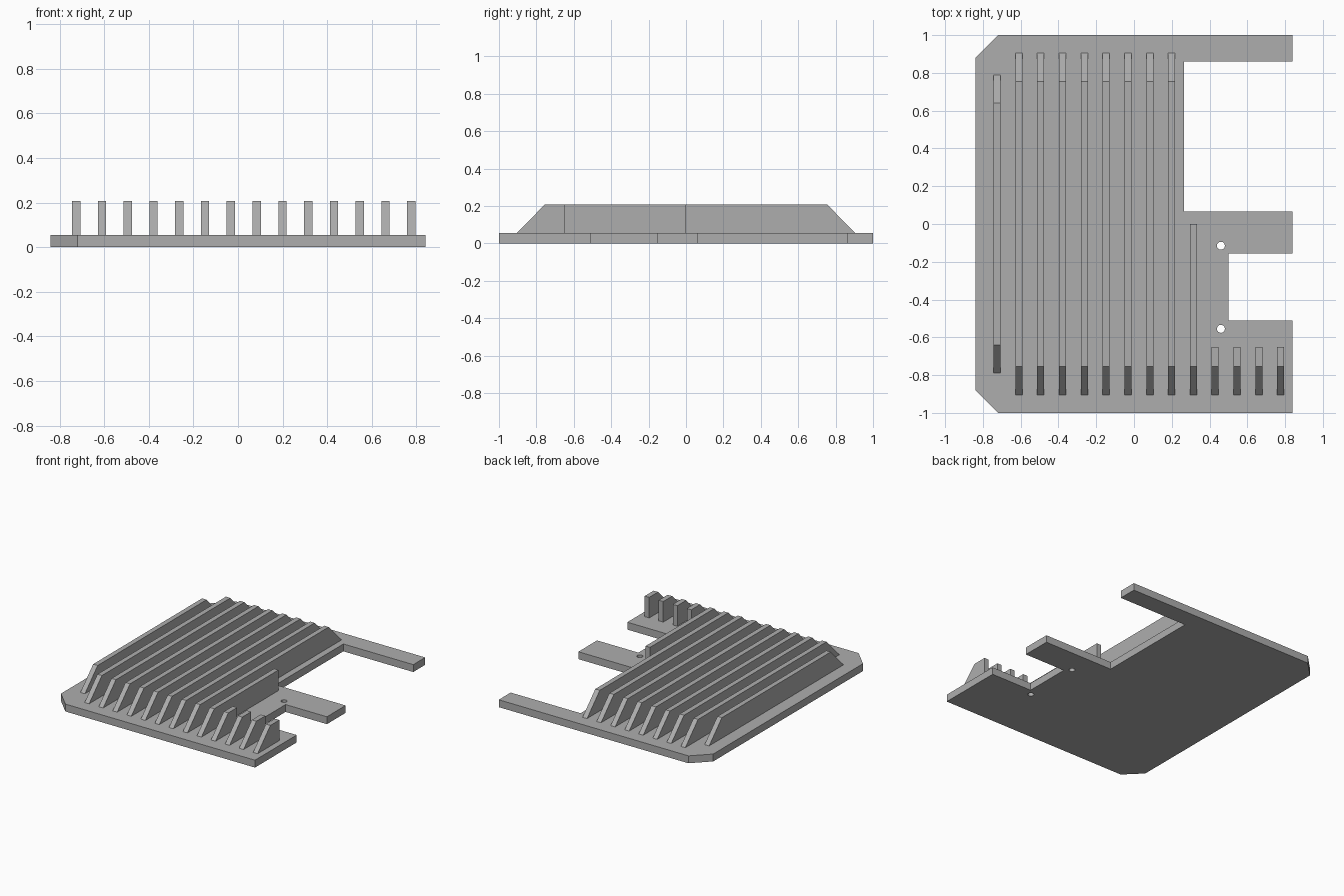
import bpy, bmesh
from mathutils import Vector

cube = bpy.data.objects.get("Cube")
if cube:
    bpy.data.objects.remove(cube, do_unlink=True)

GREY = (0.42, 0.42, 0.42, 1)
metal = bpy.data.materials.new("plain grey")
metal.use_nodes = True
metal.diffuse_color = GREY
metal.node_tree.nodes["Principled BSDF"].inputs["Base Color"].default_value = GREY


def prism(name, points, depth):
    """Extrude a closed 3D polygon along a depth vector."""
    bm = bmesh.new()
    face = bm.faces.new([bm.verts.new(p) for p in points])
    ext = bmesh.ops.extrude_face_region(bm, geom=[face])["geom"]
    moved = [v for v in ext if isinstance(v, bmesh.types.BMVert)]
    bmesh.ops.translate(bm, verts=moved, vec=Vector(depth))
    bmesh.ops.recalc_face_normals(bm, faces=bm.faces)
    mesh = bpy.data.meshes.new(name)
    bm.to_mesh(mesh)
    bm.free()
    mesh.materials.append(metal)
    obj = bpy.data.objects.new(name, mesh)
    bpy.context.collection.objects.link(obj)
    return obj


# Base plate with chamfered corners and three arms
PLATE, TOP = 0.055, 0.208
outline = [(-0.72, -1), (0.84, -1), (0.84, -0.51), (0.50, -0.51),
           (0.50, -0.155), (0.84, -0.155), (0.84, 0.065), (0.265, 0.065),
           (0.265, 0.86), (0.84, 0.86), (0.84, 1), (-0.72, 1),
           (-0.84, 0.88), (-0.84, -0.88)]
plate = prism("base_plate", [(x, y, 0) for x, y in outline], (0, 0, PLATE))

# Mounting holes
for y in (-0.115, -0.555):
    bpy.ops.mesh.primitive_cylinder_add(vertices=32, radius=0.021, depth=0.3,
                                        location=(0.46, y, 0))
    cutter = bpy.context.object
    cutter.name = "hole_cutter"
    cutter.hide_render = True
    cutter.data.materials.append(metal)
    cut = plate.modifiers.new("mounting_hole", 'BOOLEAN')
    cut.operation = 'DIFFERENCE'
    cut.solver = 'EXACT'
    cut.object = cutter
    bpy.context.view_layer.objects.active = plate
    bpy.ops.object.modifier_apply(modifier=cut.name)
    bpy.data.objects.remove(cutter, do_unlink=True)


# Cooling fins: sloped front, back either sloped or upright
def fin(index, front, back, upright=False):
    slope, width = 0.15, 0.037
    x = -0.725 + 0.1155 * index - width / 2
    back_top = back if upright else back - slope
    side = [(front, PLATE), (back, PLATE), (back_top, TOP), (front + slope, TOP)]
    prism(f"fin_{index + 1}", [(x, y, z) for y, z in side], (width, 0, 0))


fin(0, -0.79, 0.79)
for i in range(1, 9):
    fin(i, -0.905, 0.905)
fin(9, -0.905, 0, upright=True)
for i in range(10, 14):
    fin(i, -0.905, -0.65, upright=True)
